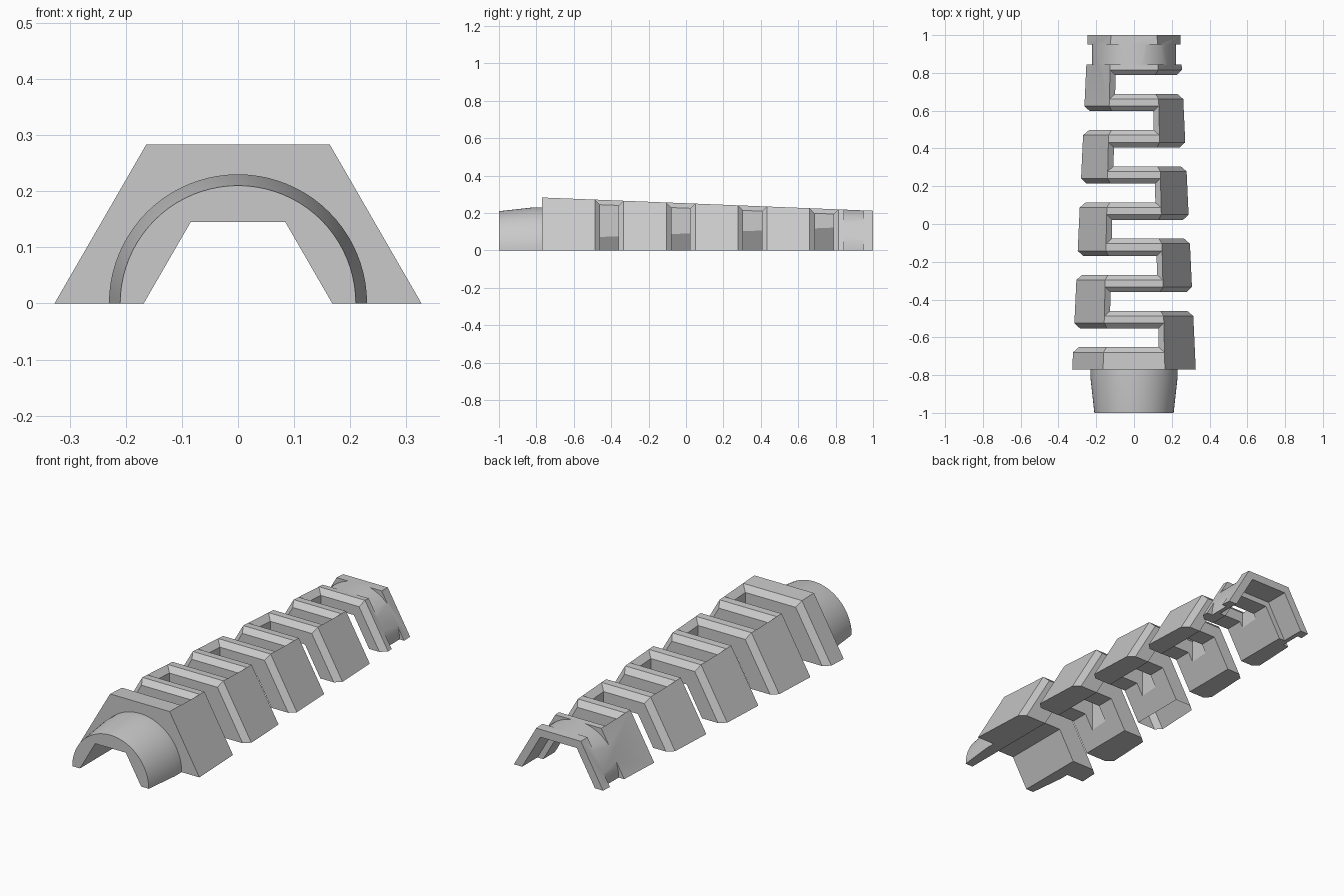
import bpy, bmesh, math

cube = bpy.data.objects.get("Cube")
if cube:
    bpy.data.objects.remove(cube, do_unlink=True)

S3 = math.sqrt(3)
FRONT, BACK = -0.77, 1.0      # ends of the tapered body
BORE = 0.168                  # half-hexagon channel radius
SLOTS, FIRST, PITCH = 8, -0.602, 0.1915
GAP, BEVEL = 0.05, 0.03       # slot half width and edge bevel
SPARE, DEEP = 0.02, 0.05      # overshoot below the floor: solids, cutters


def radius(y):
    """Corner radius of the tapered half-hexagon body."""
    return 0.327 - 0.0463 * (y - FRONT)


def loft(name, *solids, caps=None):
    """Object of closed solids, each skinned through its rings."""
    bm = bmesh.new()
    for rings in solids:
        rows = [[bm.verts.new(p) for p in ring] for ring in rings]
        n = len(rows[0])
        for a, b in zip(rows, rows[1:]):
            for i in range(n):
                j = (i + 1) % n
                bm.faces.new((a[i], a[j], b[j], b[i]))
        for cap in caps or [range(n)]:
            bm.faces.new([rows[0][i] for i in cap])
            bm.faces.new([rows[-1][i] for i in reversed(cap)])
    bmesh.ops.recalc_face_normals(bm, faces=bm.faces)
    mesh = bpy.data.meshes.new(name)
    bm.to_mesh(mesh)
    bm.free()
    obj = bpy.data.objects.new(name, mesh)
    bpy.context.collection.objects.link(obj)
    return obj


def half_hex(r, y, drop):
    foot = r + drop / S3
    top = r * S3 / 2
    return [(-foot, y, -drop), (-r / 2, y, top), (r / 2, y, top), (foot, y, -drop)]


def arch(r, y, drop, n=40):
    """Half circle on short straight legs."""
    curve = [(r * math.cos(math.pi * i / n), y, r * math.sin(math.pi * i / n))
             for i in range(n + 1)]
    return [(r, y, -drop)] + curve + [(-r, y, -drop)]


def combine(target, tool, operation):
    """Apply a boolean and remove the helper."""
    tool.hide_render = True
    mod = target.modifiers.new("bool", 'BOOLEAN')
    mod.operation = operation
    mod.solver = 'EXACT'
    mod.object = tool
    bpy.context.view_layer.objects.active = target
    bpy.ops.object.modifier_apply(modifier=mod.name)
    bpy.data.objects.remove(tool, do_unlink=True)


def slot(y, side):
    """Rings of a slot open to one side, flaring out at the body's surface."""
    def rim(k, sign):
        v = y + sign * (GAP + 0.9 * (k + BEVEL))
        r = radius(v) + k
        return [(-side * (radius(v) / 2 + k), v, r * S3 / 2),
                (side * r / 2, v, r * S3 / 2),
                (side * (r + DEEP / S3), v, -DEEP)]

    def root(sign):
        v = y + sign * GAP
        return [(-side * (radius(v) / 2 - BEVEL), v, -DEEP),
                (0, v, -DEEP), (side * 0.05, v, -DEEP)]

    return list(zip(root(-1), rim(-BEVEL, -1), rim(0.01, -1),
                    rim(0.01, 1), rim(-BEVEL, 1), root(1)))


# Tapered body with the round neck at the front
body = loft("flexible_sleeve", [half_hex(radius(y), y, SPARE) for y in (FRONT, BACK)])
neck = [arch(r, y, SPARE) for r, y in ((0.21, -1.0), (0.23, -0.82), (0.23, FRONT + 0.03))]
combine(body, loft("neck", neck), 'UNION')

# Channel through the length, widened at the back mouth
for r, start in ((BORE, -1.1), (0.2, 0.88)):
    bore = loft("bore_cutter", [half_hex(r, y, DEEP) for y in (start, 1.1)])
    combine(body, bore, 'DIFFERENCE')

# Round groove near the back end
groove = [arch(0.222, y, DEEP) + arch(0.4, y, DEEP)[::-1] for y in (0.845, 0.95)]
combine(body, loft("groove_cutter", groove), 'DIFFERENCE')

# Alternating slots that make the sleeve flexible
slots = [slot(FIRST + i * PITCH, -1 if i % 2 == 0 else 1) for i in range(SLOTS)]
cutter = loft("slot_cutter", *slots, caps=[(0, 1, 4, 5), (1, 2, 3, 4)])
combine(body, cutter, 'DIFFERENCE')

# Flat underside
floor = [[(-1, y, -1), (1, y, -1), (1, y, 0), (-1, y, 0)] for y in (-2, 2)]
combine(body, loft("floor_cutter", floor), 'DIFFERENCE')

# Single grey material
grey = bpy.data.materials.new("plain_grey")
grey.use_nodes = True
colour = (0.59, 0.59, 0.59, 1.0)
grey.diffuse_color = colour
grey.node_tree.nodes["Principled BSDF"].inputs["Base Color"].default_value = colour
body.data.materials.clear()
body.data.materials.append(grey)

bpy.ops.object.select_all(action='DESELECT')
body.select_set(True)
bpy.context.view_layer.objects.active = body
bpy.ops.object.shade_smooth_by_angle(angle=math.radians(20))
